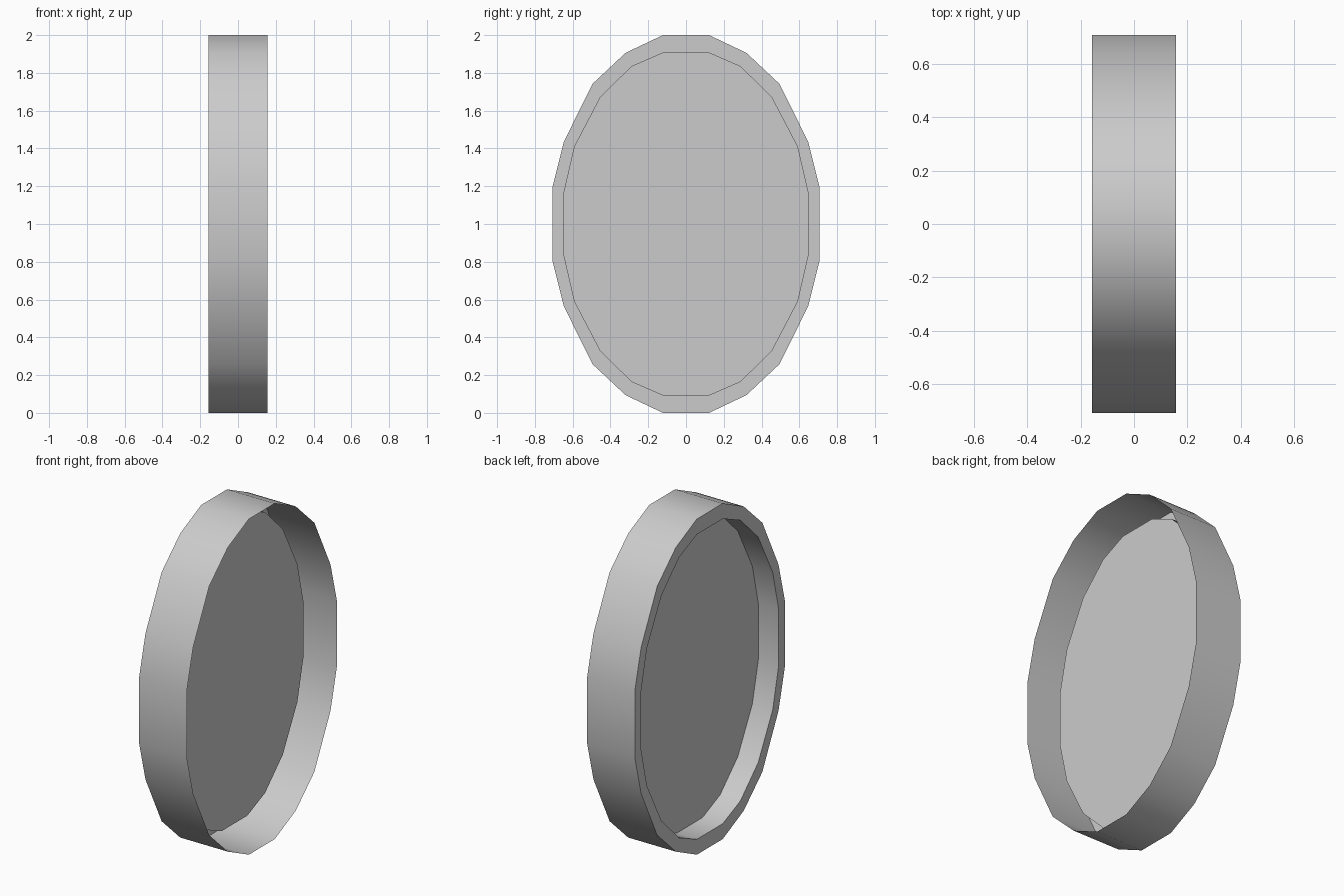
import bpy, bmesh, math

if "Cube" in bpy.data.objects:
    bpy.data.objects.remove(bpy.data.objects["Cube"])

HALF = 0.157      # half thickness along x
PANEL_X = -0.023  # depth of the recessed panel

# Quarter outlines (y, height above centre), from side to top
OUTER = [(0.706, 0.2), (0.647, 0.435), (0.495, 0.742), (0.32, 0.906), (0.122, 1.0)]
INNER = [(0.648, 0.168), (0.592, 0.41), (0.455, 0.672), (0.288, 0.836), (0.122, 0.908)]


def full_loop(quarter):
    """Mirror a quarter outline into a closed counter-clockwise loop."""
    top = quarter + [(-y, z) for y, z in reversed(quarter)]
    return top + [(-y, -z) for y, z in top]


bm = bmesh.new()


def add_loop(quarter, x):
    return [bm.verts.new((x, y, z + 1.0)) for y, z in full_loop(quarter)]


# Outer band (open at +x), rim at -x, inner wall leading to the panel
loops = [add_loop(OUTER, HALF), add_loop(OUTER, -HALF),
         add_loop(INNER, -HALF), add_loop(INNER, PANEL_X)]
for a, b in zip(loops, loops[1:]):
    n = len(a)
    for i in range(n):
        j = (i + 1) % n
        bm.faces.new((a[i], b[i], b[j], a[j]))

# Recessed flat panel
bm.faces.new(loops[-1][::-1])

mesh = bpy.data.meshes.new("oval_frame")
bm.to_mesh(mesh)
bm.free()
frame = bpy.data.objects.new("oval_frame", mesh)
bpy.context.collection.objects.link(frame)

# Smooth band, sharp rim edges
bpy.context.view_layer.objects.active = frame
frame.select_set(True)
bpy.ops.object.shade_smooth_by_angle(angle=math.radians(40))
